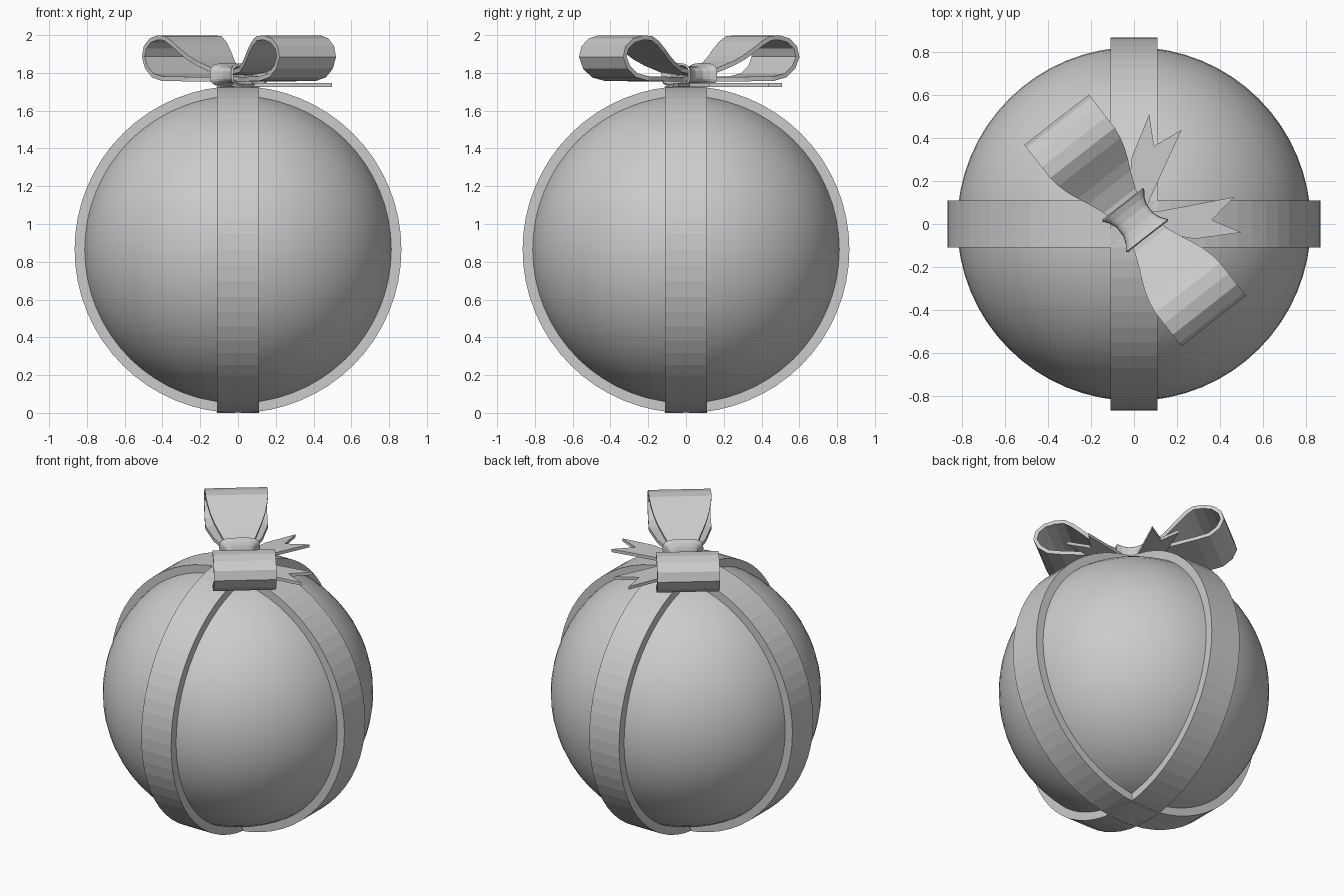
import bpy
from math import sin, cos, pi, atan2, copysign

if "Cube" in bpy.data.objects:
    bpy.data.objects.remove(bpy.data.objects["Cube"])

CZ = 0.865                          # centre height of the ball
BOW_AT = (0.005, 0.017, 0)
BOW_ROT = atan2(-0.788, 0.615)


def make(name, verts, faces, thick=0.0, offset=0.0, bow=True):
    me = bpy.data.meshes.new(name)
    me.from_pydata(verts, [], faces)
    ob = bpy.data.objects.new(name, me)
    bpy.context.collection.objects.link(ob)
    if thick:
        m = ob.modifiers.new("thickness", "SOLIDIFY")
        m.thickness, m.offset = thick, offset
    if bow:
        ob.location = BOW_AT
        ob.rotation_euler.z = BOW_ROT
    return ob


def grid_faces(rows, cols, wrap=False):
    return [(i * cols + j, i * cols + (j + 1) % cols,
             (i + 1) * cols + (j + 1) % cols, (i + 1) * cols + j)
            for i in range(rows - 1) for j in range(cols if wrap else cols - 1)]


def lerp(table, s):
    for (a, va), (b, vb) in zip(table, table[1:]):
        if s <= b:
            return va + (vb - va) * max(0, s - a) / (b - a)
    return table[-1][1]


# Ball
bpy.ops.mesh.primitive_uv_sphere_add(segments=64, ring_count=32, radius=0.82,
                                     location=(0, 0, CZ))
ball = bpy.context.object
ball.name = "ball"
bpy.ops.object.shade_smooth_by_angle()

# Two crossing ribbon bands
N = 64
profile = [(0.80, -0.11), (0.865, -0.11), (0.865, 0.11), (0.80, 0.11)]
for name, swap in (("ribbon_band_side", False), ("ribbon_band_front", True)):
    verts = []
    for i in range(N + 1):
        t = 2 * pi * (i % N) / N
        for r, w in profile:
            x, y = r * cos(t), w
            if swap:
                x, y = -y, x
            verts.append((x, y, CZ + r * sin(t)))
    faces = [tuple(k % (4 * N) for k in f) for f in grid_faces(N + 1, 4, True)]
    make(name, verts[:4 * N], faces, bow=False)

# Bow loops: side profile (distance from knot, height) swept across the width
path = [(0, 1.775), (0.1, 1.767), (0.25, 1.767), (0.42, 1.77), (0.50, 1.787),
        (0.555, 1.83), (0.58, 1.885), (0.565, 1.935), (0.52, 1.972),
        (0.46, 1.986), (0.40, 1.984), (0.35, 1.957), (0.30, 1.918),
        (0.25, 1.88), (0.20, 1.85), (0.12, 1.815), (0, 1.80)]
width = [(0, 0.07), (0.1, 0.085), (0.2, 0.125), (0.25, 0.148),
         (0.3, 0.168), (0.35, 0.182), (0.4, 0.19)]
for name, side in (("bow_loop_front", 1), ("bow_loop_back", -1)):
    verts = [(side * s, q * lerp(width, s), z) for s, z in path for q in (-side, side)]
    make(name, verts, grid_faces(len(path), 2), 0.024)

# Knot: rounded sleeve pinched in the middle
M = 24
verts = []
rings = [(-0.09, 1), (-0.06, 0.82), (-0.025, 0.71), (0.025, 0.71), (0.06, 0.82), (0.09, 1)]
for a, k in rings:
    for j in range(M):
        c, s = cos(2 * pi * j / M), sin(2 * pi * j / M)
        verts.append((a, 0.124 * k * copysign(abs(c) ** 0.6, c),
                      1.79 + 0.062 * k * copysign(abs(s) ** 0.6, s)))
make("bow_knot", verts, grid_faces(len(rings), M, True), 0.012, -1)

# Ribbon tails with notched ends
outline = [(0.0, 0.0), (0.06, 0.0), (0.24, 0.168), (0.347, 0.354),
           (0.217, 0.281), (0.198, 0.429), (0.037, 0.117), (0.0, 0.06)]
for name, side in (("ribbon_tail_right", 1), ("ribbon_tail_back", -1)):
    verts = [(side * a, p, 1.736) for a, p in outline]
    face = tuple(range(len(outline)))
    make(name, verts, [face if side > 0 else face[::-1]], 0.02)
